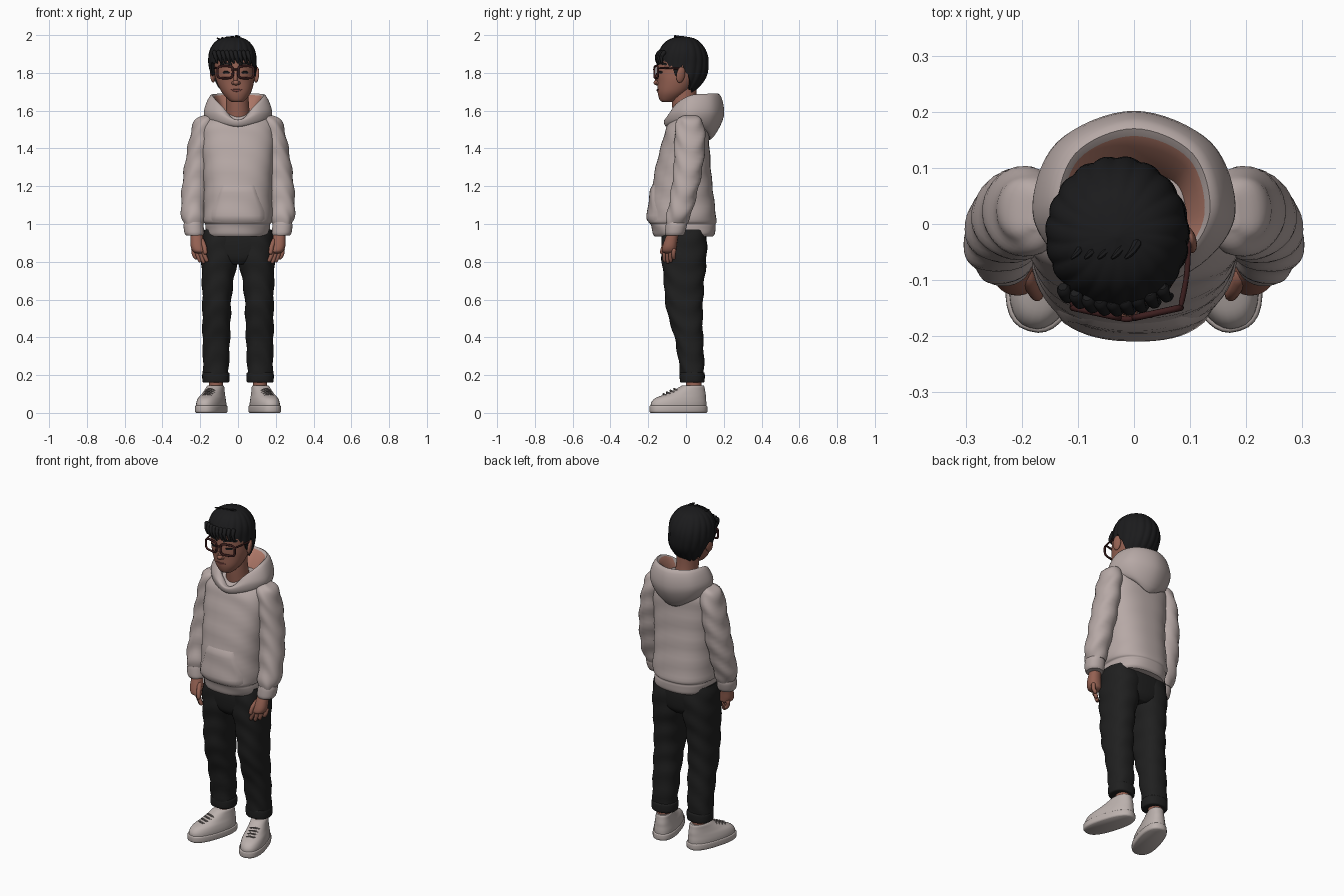
import bpy, bmesh, math
from mathutils import Vector, Matrix
from mathutils.bvhtree import BVHTree

if "Cube" in bpy.data.objects:
    bpy.data.objects.remove(bpy.data.objects["Cube"])


def material(name, r, g, b):
    m = bpy.data.materials.new(name)
    m.diffuse_color = (r, g, b, 1)
    m.use_nodes = True
    m.node_tree.nodes["Principled BSDF"].inputs["Base Color"].default_value = m.diffuse_color
    return m


FABRIC = material("warm_grey_fabric", .47, .395, .38)
LINING = material("hood_lining", .43, .19, .14)
SKIN = material("skin", .30, .12, .085)
LIPS = material("lips", .20, .065, .055)
HAIR = material("black_hair", .011, .011, .012)
PANTS = material("black_cloth", .014, .014, .014)
FRAME = material("dark_red_frame", .045, .013, .013)
SHOE = material("shoe_leather", .50, .44, .42)
LACE = material("shoe_lace", .22, .19, .18)


def cat(P, n, closed=False):
    """Smooth curve through points of any dimension."""
    m, out = len(P), []
    for i in range(m if closed else m - 1):
        a, b, c, d = [Vector(P[(i + k) % m if closed else min(max(i + k, 0), m - 1)]) for k in (-1, 0, 1, 2)]
        for s in range(n):
            t = s / n
            out.append(b + (c - a) * (t / 2) + (a * 2 - b * 5 + c * 4 - d) * (t * t / 2)
                       + (b * 3 - a - c * 3 + d) * (t ** 3 / 2))
    if not closed:
        out.append(Vector(P[-1]))
    return out


def build(name, verts, faces, *mats, rule=None):
    me = bpy.data.meshes.new(name)
    me.from_pydata([tuple(v) for v in verts], [], faces)
    for m in mats:
        me.materials.append(m)
    if rule:
        for p in me.polygons:
            p.material_index = rule(p)
    bm = bmesh.new()
    bm.from_mesh(me)
    bmesh.ops.recalc_face_normals(bm, faces=bm.faces)
    bm.to_mesh(me)
    bm.free()
    ob = bpy.data.objects.new(name, me)
    bpy.context.collection.objects.link(ob)
    return ob


def strip(rows, n, closed=False):
    """Quads between rings of n points; end caps unless closed."""
    f = [(r * n + i, r * n + (i + 1) % n, (r + 1) % rows * n + (i + 1) % n, (r + 1) % rows * n + i)
         for r in range(rows if closed else rows - 1) for i in range(n)]
    if not closed:
        f += [tuple(range(n))[::-1], tuple(range((rows - 1) * n, rows * n))]
    return f


def loft(name, keys, mat, p=2.2, fold=0, side=1, xf=None, seg=36):
    """keys: (x, y, z, half width, half depth)"""
    rings, verts = cat(keys, 5), []
    for x, y, z, rx, ry in rings:
        for i in range(seg):
            a = 2 * math.pi * i / seg
            c, s = math.cos(a), math.sin(a)
            k = fold * math.sin(52 * z + 2.5 * math.sin(a + 1) + 1.5 * math.cos(2 * a))
            v = Vector((x + (rx + k) * math.copysign(abs(c) ** (2 / p), c),
                        y + (ry + k) * math.copysign(abs(s) ** (2 / p), s), z))
            v = xf @ v if xf else v
            verts.append((v.x * side, v.y, v.z))
    return build(name, verts, strip(len(rings), seg), mat)


def tube(name, pts, r, mat, closed=False, side=1, xf=None, taper=1, seg=10):
    P = pts if closed else cat(pts, 4)
    P = [Vector(q) for q in P]
    n, verts = len(P), []
    for i, q in enumerate(P):
        t = P[(i + 1) % n if closed else min(i + 1, n - 1)] - P[i - 1 if closed else max(i - 1, 0)]
        u = t.cross(Vector((.1, 1, .13))).normalized()
        w = t.cross(u).normalized()
        k = r * (1 + (taper - 1) * i / n)
        if not closed and i in (0, n - 1):
            k *= .6
        for j in range(seg):
            a = 2 * math.pi * j / seg
            v = q + u * k * math.cos(a) + w * k * math.sin(a)
            v = xf @ v if xf else v
            verts.append((v.x * side, v.y, v.z))
    return build(name, verts, strip(n, seg, closed), mat)


def blob(name, loc, size, mat, rot=(0, 0, 0)):
    bpy.ops.mesh.primitive_uv_sphere_add(segments=24, ring_count=14, location=loc, rotation=rot)
    ob = bpy.context.object
    ob.name, ob.scale = name, size
    ob.data.materials.append(mat)


def decal(name, target, fn, off, mat, nu=20, nv=10):
    """Sheet laid on the front of a target; fn maps u,v in -1..1 to x,z."""
    tree = BVHTree.FromPolygons([v.co for v in target.data.vertices], [p.vertices for p in target.data.polygons])
    verts = []
    for j in range(nv + 1):
        for i in range(nu + 1):
            u, v = 2 * i / nu - 1, 2 * j / nv - 1
            x, z = fn(u, v)
            hit = tree.ray_cast(Vector((x, -1, z)), Vector((0, 1, 0)))[0]
            edge = max(abs(u), abs(v)) > .99
            verts.append((x, hit.y - (0 if edge else off), z))
    w = nu + 1
    build(name, verts, [(j * w + i, j * w + i + 1, j * w + w + i + 1, j * w + w + i)
                        for j in range(nv) for i in range(nu)], mat)


# Hoodie body with ribbed hem and front pocket
torso = loft("hoodie_body", [
    (0, -.01, .935, .16, .155), (0, -.01, .95, .168, .165), (0, -.015, .985, .172, .17), (0, -.018, 1.0, .172, .172),
    (0, -.02, 1.025, .185, .181), (0, -.02, 1.15, .182, .166), (0, -.015, 1.3, .186, .146), (0, 0, 1.45, .195, .122),
    (0, .008, 1.52, .188, .108), (0, .02, 1.57, .15, .085), (0, .03, 1.6, .115, .055)], FABRIC, 2.4, .002, seg=64)
decal("front_pocket", torso, lambda u, v: (
    u * (.14 - .055 * max(0, (v + .3) / 1.3) ** .8), 1.105 + .1 * v), .008, FABRIC)

# Lowered hood: closed loop swept from front to back
half = [[(0, -.05, 1.52), (0, -.078, 1.545), (0, -.115, 1.55), (0, -.105, 1.515)],
        [(.06, -.05, 1.55), (.085, -.06, 1.625), (.118, -.072, 1.59), (.11, -.065, 1.535)],
        [(.085, 0, 1.56), (.135, .02, 1.68), (.18, .02, 1.60), (.16, .03, 1.535)],
        [(.07, .06, 1.56), (.105, .125, 1.69), (.138, .145, 1.59), (.10, .115, 1.49)],
        [(0, .08, 1.56), (0, .17, 1.69), (0, .20, 1.57), (0, .125, 1.445)]]
cols = half + [[(-x, y, z) for x, y, z in c] for c in half[3:0:-1]]
lines = [cat([c[j] for c in cols], 8, True) for j in range(4)]
NP = 24
hood_verts = [v for i in range(64) for v in cat([ln[i] for ln in lines], 6, True)]
build("hood", hood_verts, strip(64, NP, True), FABRIC, LINING,
      rule=lambda p: int(p.index % NP < 5 and p.center.y > -.03))

for s, tag in ((1, "left"), (-1, "right")):
    # Sleeve, cuff and hand
    loft(tag + "_sleeve", [
        (.16, .02, 1.575, .025, .035), (.178, .02, 1.55, .05, .066), (.193, .02, 1.48, .058, .08),
        (.208, .018, 1.38, .063, .08), (.223, .005, 1.25, .068, .075), (.235, -.02, 1.12, .066, .068),
        (.237, -.04, 1.04, .062, .064), (.235, -.05, 1.0, .05, .055)], FABRIC, 2.1, .0035, s)
    loft(tag + "_cuff", [(.235, -.05, 1.01, .05, .054), (.235, -.052, .99, .053, .056), (.232, -.058, .955, .052, .053),
                         (.23, -.06, .94, .046, .047)], FABRIC, 2.1, 0, s)
    loft(tag + "_palm", [(.22, -.065, .96, .03, .03), (.217, -.078, .92, .034, .034), (.212, -.087, .88, .038, .038),
                         (.205, -.09, .855, .034, .036), (.2, -.09, .845, .02, .02)], SKIN, 2.2, 0, s)
    for i in range(4):
        x, y = .236 - .018 * i, -.062 - .016 * i
        z = (.815, .798, .792, .80)[i]
        tube(f"{tag}_finger_{i + 1}", [(x, y, .87), (x - .004, y - .004, .838), (x - .02, y - .002, z)],
             .0125, SKIN, side=s, taper=.8)
    tube(tag + "_thumb", [(.195, -.085, .92), (.178, -.118, .88), (.172, -.128, .84)], .014, SKIN, side=s, taper=.75)
    # Trouser leg with rolled cuff
    loft(tag + "_trouser_leg", [
        (.09, -.01, .97, .088, .108), (.094, -.01, .9, .097, .12), (.099, -.01, .8, .095, .118),
        (.107, -.01, .7, .084, .107), (.112, -.01, .6, .077, .101), (.114, -.002, .5, .075, .09),
        (.115, .015, .4, .073, .076), (.117, .03, .25, .069, .066), (.117, .033, .17, .066, .06)], PANTS, 2.3, .003, s)
    loft(tag + "_trouser_cuff", [(.117, .033, .215, .066, .06), (.117, .033, .208, .072, .066),
                                 (.117, .033, .168, .071, .065), (.117, .033, .16, .062, .056)], PANTS, 2.3, 0, s)
    loft(tag + "_ankle", [(.115, .04, .18, .037, .04), (.117, .042, .13, .038, .042), (.12, .04, .08, .04, .045)],
         SKIN, 2, 0, s)
    # Shoe: sole, upper and laces, toes turned out
    xf = Matrix.Translation((.142, -.04, 0)) @ Matrix.Rotation(math.radians(17), 4, 'Z')
    loft(tag + "_shoe_sole", [(0, 0, 0, .064, .15), (0, 0, .008, .07, .157), (0, 0, .032, .07, .157),
                              (0, 0, .038, .066, .153)], SHOE, 2.5, 0, s, xf)
    loft(tag + "_shoe_upper", [
        (0, 0, .03, .066, .152), (0, .002, .055, .065, .15), (0, .012, .078, .06, .138), (0, .037, .098, .053, .112),
        (0, .06, .12, .047, .085), (0, .076, .138, .043, .066), (0, .08, .145, .038, .058)], SHOE, 2.3, 0, s, xf)
    for i in range(4):
        y, z = -.082 + .02 * i, .098 + .009 * i
        tube(f"{tag}_lace_{i + 1}", [(-.034, y + .014, z - .012), (0, y - .002, z + .003), (.034, y + .014, z - .012)],
             .0045, LACE, side=s, xf=xf, seg=6)

# Trouser seat
loft("trouser_seat", [(0, -.01, .785, .05, .09), (0, -.01, .82, .15, .112), (0, -.01, .9, .19, .12),
                      (0, -.01, .97, .178, .112)], PANTS, 2.6)

# Neck and head, leaning slightly to one side
loft("neck", [(0, .01, 1.5, .075, .07), (0, 0, 1.57, .064, .068), (-.004, -.01, 1.66, .06, .066),
              (-.01, -.01, 1.76, .06, .066)], SKIN, 2)
head = loft("head", [
    (-.004, -.1, 1.645, .022, .022), (-.005, -.093, 1.655, .043, .045), (-.008, -.07, 1.695, .076, .08),
    (-.014, -.046, 1.75, .098, .106), (-.018, -.029, 1.80, .106, .126), (-.025, -.022, 1.88, .11, .126),
    (-.03, -.02, 1.94, .09, .1), (-.03, -.02, 1.97, .05, .05)], SKIN, 2.15, seg=48)
for s, x in ((1, .098), (-1, -.134)):
    blob("ear", (x, -.028, 1.79), (.012, .024, .043), SKIN, (-.15, .12 * s, .35 * s))
blob("nose_bridge", (-.013, -.147, 1.775), (.012, .016, .04), SKIN, (-.12, 0, 0))
blob("nose_tip", (-.011, -.154, 1.748), (.017, .018, .014), SKIN)
for s in (1, -1):
    blob("nostril", (-.011 + .014 * s, -.146, 1.746), (.01, .013, .01), SKIN)

# Mouth, eyes and brows laid on the face
decal("mouth", head, lambda u, v: (-.008 + .033 * u, 1.707 + .008 * u * u + .007 * v * (1.02 - u * u)), .004, LIPS)
for s in (1, -1):
    cx = -.013 + .05 * s
    decal("eye", head, lambda u, v: (cx + .018 * u, 1.803 + .007 * v * math.sqrt(1.01 - u * u)), .003, HAIR)
    decal("eyebrow", head, lambda u, v: (cx + .032 * u, 1.85 - .006 * u * u + .006 * v), .005, HAIR)

# Glasses
for s in (1, -1):
    cx, pts = -.013 + .055 * s, []
    for i in range(40):
        c, d = math.cos(i * math.pi / 20), math.sin(i * math.pi / 20)
        u = math.copysign(abs(c) ** .5, c)
        pts.append((cx + .041 * u, -.158 + .009 * u * s, 1.804 + .032 * math.copysign(abs(d) ** .5, d)))
    tube("glasses_rim", pts, .006, FRAME, closed=True)
    tube("glasses_temple", [(cx + .041 * s, -.148, 1.825), (cx + .052 * s, -.09, 1.825), (cx + .056 * s, -.015, 1.822)],
         .005, FRAME)
tube("glasses_bridge", [(-.03, -.166, 1.814), (-.013, -.17, 1.818), (.004, -.166, 1.814)], .005, FRAME)

# Hair cap: profile rows are z, half width, front y, back y
prof = cat([(1.66, .065, -.09, .015), (1.70, .085, -.11, .045), (1.75, .108, -.135, .09), (1.80, .122, -.148, .114),
            (1.87, .126, -.153, .118), (1.92, .118, -.139, .104), (1.96, .094, -.113, .076), (1.983, .06, -.075, .043),
            (1.995, .004, -.024, -.016)], 6)
hairline = [(0, 1.862), (35, 1.855), (55, 1.852), (66, 1.83), (74, 1.78), (82, 1.79), (90, 1.83), (102, 1.80),
            (115, 1.725), (140, 1.70), (180, 1.69)]


def look(table, x):
    for a, b in zip(table, table[1:]):
        if x <= b[0]:
            k = max(0, (x - a[0]) / (b[0] - a[0]))
            return [p + (q - p) * k for p, q in zip(a, b)]
    return list(table[-1])


SEG, ROWS, verts = 144, 26, []
for r in range(ROWS + 1):
    for i in range(SEG):
        a = 2 * math.pi * i / SEG
        deg = math.degrees(a if a < math.pi else 2 * math.pi - a)
        t = min(1, r / (ROWS - 1))
        zb = look(hairline, deg)[1] + .008 * math.sin(17 * a) + .004 * math.sin(29 * a)
        z = 1.995 - (1.995 - zb) * t ** 1.7
        _, w, yf, yb = look(prof, z)
        k = 1 + .035 * (abs(math.sin(9.5 * a + 2.2 * t)) - .4) * math.sin(math.pi * min(1, t * 1.2 + .1) * .6)
        if r == ROWS:
            k, z = .82, z + .012
        cx = -.005 - .025 * min(1, (z - 1.65) / .2)
        c = math.cos(a)
        verts.append((cx + w * k * math.sin(a), -.02 - c * k * ((-.02 - yf) if c > 0 else (yb + .02)), z))
build("hair", verts, strip(ROWS + 1, SEG), HAIR)
# Loose tufts on the crown and over the forehead
for i in range(5):
    x = -.1 + .024 * i
    tube("hair_tuft", [(x + .012, -.03, 1.962 + .006 * i), (x, -.05, 1.978 + .004 * i), (x - .012, -.062, 1.985 + .003 * i)],
         .009, HAIR, taper=.2, seg=6)
for i in range(9):
    x = -.115 + .022 * i
    y = -.158 + 3.2 * (x + .028) ** 2
    tube("fringe_lock", [(x - .012, y + .022, 1.915), (x - .004, y + .002, 1.885), (x + .006, y + .006, 1.85)],
         .014, HAIR, taper=.3, seg=8)

# Smooth shading
bpy.ops.object.select_all(action='SELECT')
bpy.context.view_layer.objects.active = torso
bpy.ops.object.shade_smooth_by_angle(angle=math.radians(45))
